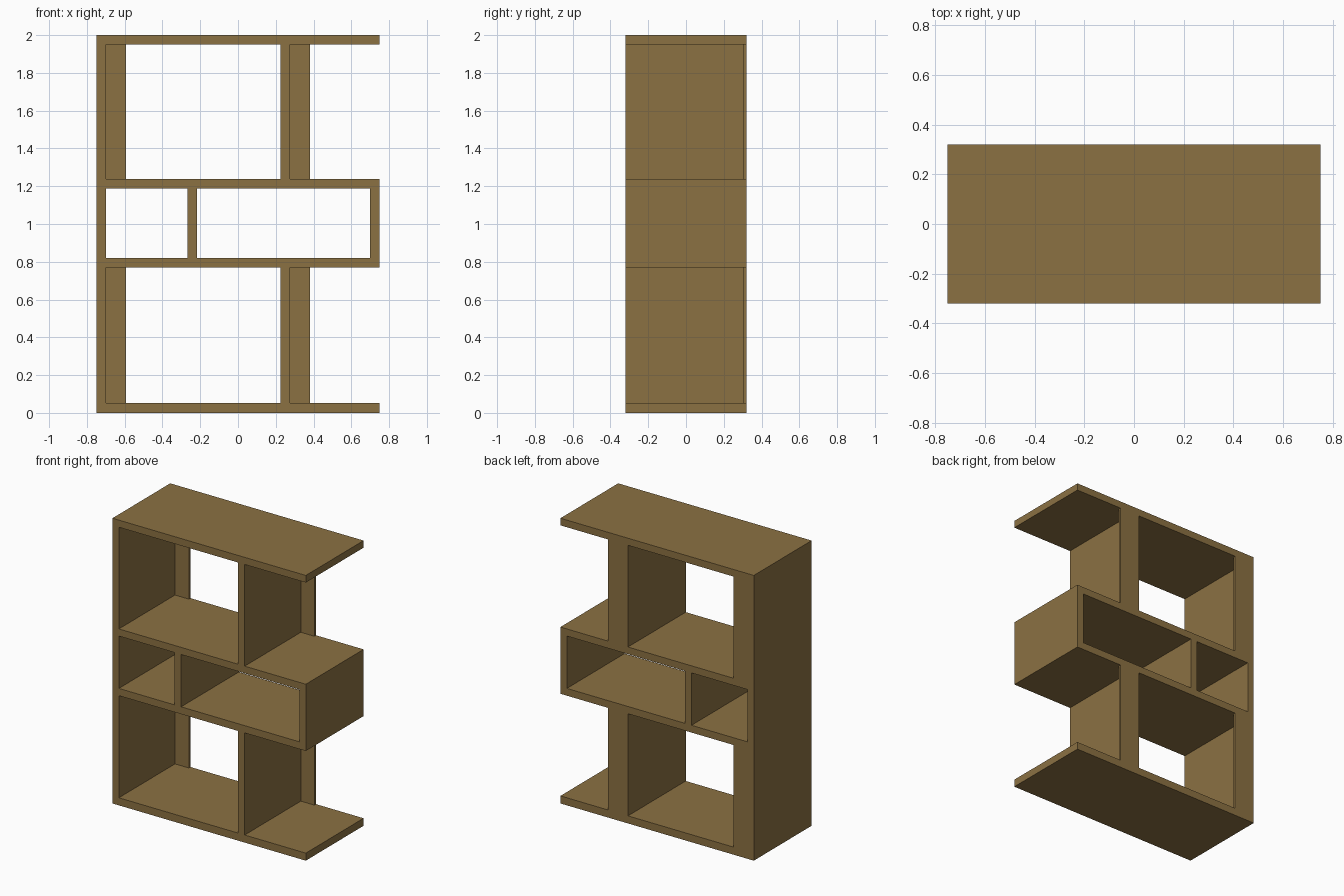
import bpy

if "Cube" in bpy.data.objects:
    bpy.data.objects.remove(bpy.data.objects["Cube"])

wood = bpy.data.materials.new("brown_wood")
wood.diffuse_color = (0.26, 0.165, 0.055, 1)
wood.use_nodes = True
wood.node_tree.nodes["Principled BSDF"].inputs["Base Color"].default_value = wood.diffuse_color

T = 0.05            # board thickness
W, D, H = 0.75, 0.32, 2.0


def board(name, x0, x1, z0, z1, y0=-D, y1=D):
    """Flat-sided board spanning the given limits."""
    bpy.ops.mesh.primitive_cube_add(
        size=1, location=((x0 + x1) / 2, (y0 + y1) / 2, (z0 + z1) / 2))
    ob = bpy.context.object
    ob.name = name
    ob.scale = (x1 - x0, y1 - y0, z1 - z0)
    bpy.ops.object.transform_apply(location=False, rotation=False, scale=True)
    ob.data.materials.append(wood)


# Full-height side panel
board("side_panel", -W, -W + T, 0, H)

# Horizontal shelves, butting against the side panel
shelves = {"bottom_shelf": (0, 0.053), "lower_shelf": (0.769, 0.82),
           "upper_shelf": (1.187, 1.237), "top_shelf": (1.95, H)}
for name, (z0, z1) in shelves.items():
    board(name, -W + T, W, z0, z1)

# Middle compartment: divider and closed right end
board("middle_divider", -0.267, -0.217, 0.82, 1.187)
board("middle_end_panel", W - T, W, 0.82, 1.187)

# Upright and thin back strips in the lower and upper bays
for bay, z0, z1 in (("lower", 0.053, 0.769), ("upper", 1.237, 1.95)):
    board(bay + "_upright", 0.226, 0.276, z0, z1)
    board(bay + "_left_back_strip", -W + T, -0.593, z0, z1, D - 0.018, D)
    board(bay + "_right_back_strip", 0.276, 0.382, z0, z1, D - 0.018, D)
